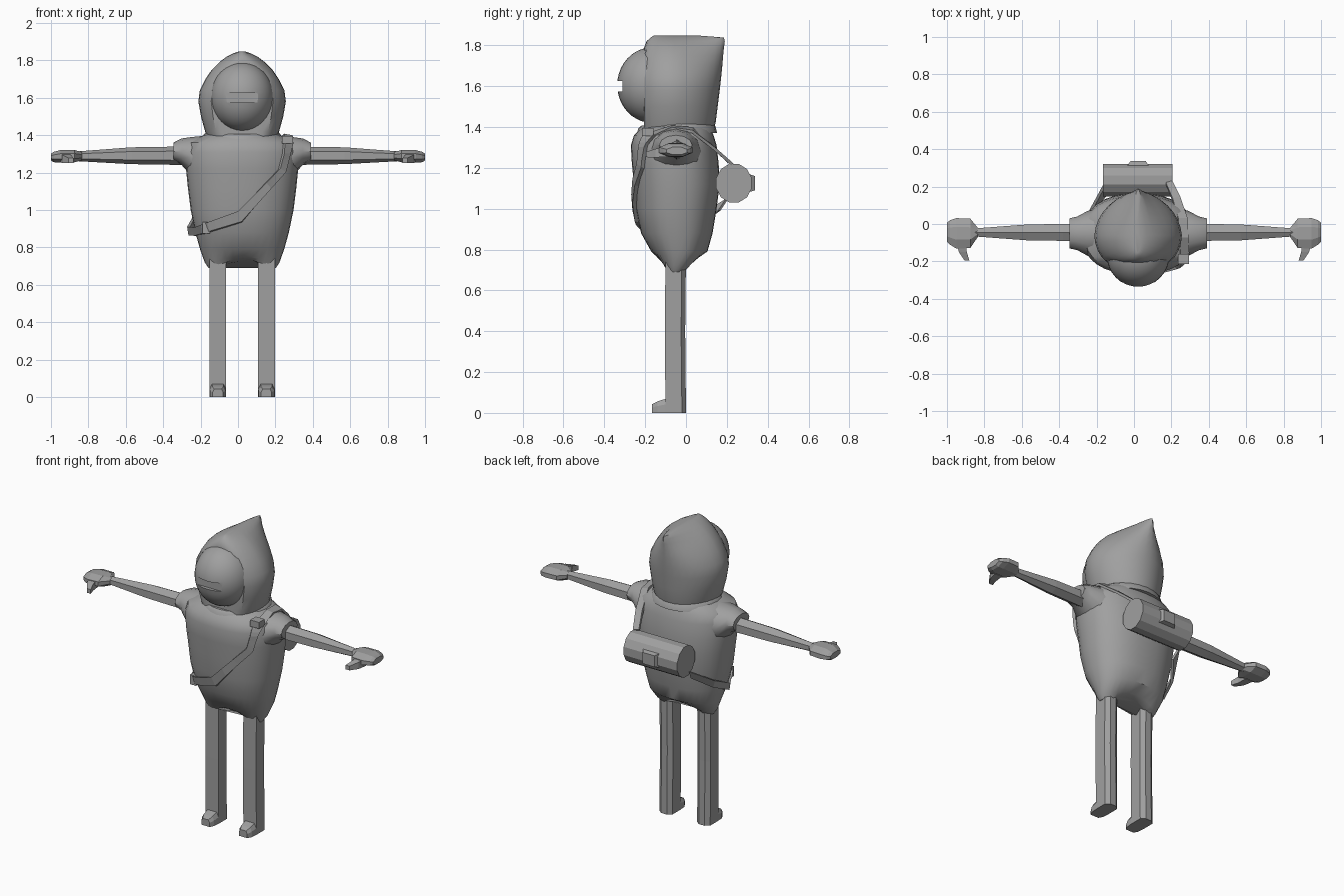
import bpy, bmesh, math
from mathutils import Vector

if "Cube" in bpy.data.objects:
    bpy.data.objects.remove(bpy.data.objects["Cube"])

CX = 0.022  # centre line of body, hood and legs
GREY = bpy.data.materials.new("plain_grey")
GREY.diffuse_color = (0.35, 0.35, 0.35, 1)
GREY.use_nodes = True
GREY.node_tree.nodes["Principled BSDF"].inputs["Base Color"].default_value = GREY.diffuse_color


def finish(name, bm, smooth=35):
    bmesh.ops.recalc_face_normals(bm, faces=bm.faces)
    me = bpy.data.meshes.new(name)
    bm.to_mesh(me)
    bm.free()
    ob = bpy.data.objects.new(name, me)
    bpy.context.collection.objects.link(ob)
    me.materials.append(GREY)
    if smooth:
        bpy.ops.object.select_all(action='DESELECT')
        ob.select_set(True)
        bpy.context.view_layer.objects.active = ob
        bpy.ops.object.shade_smooth_by_angle(angle=math.radians(smooth))
    return ob


def loft(name, rings, smooth=35):
    """Skin a list of equal-length point rings and cap both ends."""
    bm = bmesh.new()
    vs = [[bm.verts.new(p) for p in r] for r in rings]
    n = len(rings[0])
    for a, b in zip(vs, vs[1:]):
        for i in range(n):
            j = (i + 1) % n
            bm.faces.new((a[i], a[j], b[j], b[i]))
    bm.faces.new(vs[0])
    bm.faces.new(vs[-1])
    return finish(name, bm, smooth)


def box(name, x0, x1, y0, y1, z0, z1):
    ring = lambda z: [(x0, y0, z), (x1, y0, z), (x1, y1, z), (x0, y1, z)]
    return loft(name, [ring(z0), ring(z1)], 0)


def power(v, e):
    return math.copysign(abs(v) ** e, v)


def ring_x(x, cy, cz, ry, rz, n, turn=0.0):
    """Upright ring facing along x."""
    return [(x, cy + ry * math.cos(t), cz + rz * math.sin(t))
            for t in (math.tau * i / n + turn for i in range(n))]


# Torso: (z, half width, front y, back y)
TORSO = [(0.69, 0.18, -0.105, 0.005), (0.72, 0.20, -0.125, 0.04),
         (0.79, 0.225, -0.17, 0.105), (0.88, 0.25, -0.22, 0.13),
         (1.00, 0.275, -0.245, 0.15), (1.12, 0.29, -0.255, 0.165),
         (1.22, 0.30, -0.265, 0.16), (1.31, 0.30, -0.27, 0.15),
         (1.36, 0.285, -0.255, 0.135), (1.395, 0.215, -0.22, 0.12),
         (1.41, 0.18, -0.20, 0.11)]
N = 32
rings = []
for k, (z, hw, yf, yb) in enumerate(TORSO):
    cy, d = (yf + yb) / 2, (yb - yf) / 2
    ring = []
    for i in range(N):
        t = math.tau * i / N
        u = power(math.cos(t), 0.87)
        arch = 0.05 * max(0, 1 - (u / 0.75) ** 2) if k == 0 else \
            0.03 * max(0, 1 - (u / 0.75) ** 2) if k == 1 else 0
        ring.append((CX + hw * u, cy + d * power(math.sin(t), 0.87), z + arch))
    rings.append(ring)
loft("torso", rings, 40)


def chest_y(x, z):
    """Front (y) of the torso at a given x and z."""
    for a, b in zip(TORSO, TORSO[1:]):
        if a[0] <= z <= b[0]:
            f = (z - a[0]) / (b[0] - a[0])
            hw, yf, yb = (a[i] + f * (b[i] - a[i]) for i in (1, 2, 3))
            u = min(1, abs(x - CX) / hw)
            return (yf + yb) / 2 - (yb - yf) / 2 * (1 - u ** 2.3) ** (1 / 2.3)
    return -0.05


# Hood: (z, half width, back y, how pointed the back is)
HOOD = [(1.385, 0.185, 0.135, 0), (1.42, 0.198, 0.145, 0), (1.50, 0.22, 0.155, 0.1),
        (1.58, 0.234, 0.165, 0.15), (1.64, 0.226, 0.172, 0.25), (1.70, 0.196, 0.178, 0.4),
        (1.75, 0.162, 0.182, 0.65), (1.79, 0.122, 0.186, 0.9), (1.82, 0.082, 0.190, 1.0),
        (1.838, 0.045, 0.186, 1.0), (1.848, 0.015, 0.06, 1.0)]
rings = []
for z, hw, yb, sharp in HOOD:
    ring = []
    for i in range(N):
        t = math.tau * i / N
        c, s = math.cos(t), math.sin(t)
        if s > 0:  # back half narrows to a point near the top
            x = hw * c * (1 - 0.45 * sharp * s)
            y = -0.06 + (yb + 0.06) * s
        else:      # front half is cut flat around the face
            x, y = hw * c, max(-0.205, -0.06 + (0.09 + 0.52 * hw) * s)
        ring.append((CX + x, y, z))
    rings.append(ring)
loft("hood", rings, 40)

# Collar under the hood
loft("collar", [[(CX + r * math.cos(t), -0.045 + 0.92 * r * math.sin(t),
                  z - 0.012 * max(0, -math.sin(t)))
                 for t in (math.tau * i / 24 for i in range(24))]
                for z, r in ((1.37, 0.215), (1.405, 0.205), (1.418, 0.19))])

# Face dome with an eye slot cut into it
bm = bmesh.new()
bmesh.ops.create_uvsphere(bm, u_segments=32, v_segments=20, radius=1)
for v in bm.verts:
    v.co = Vector((CX + 0.168 * v.co.x, -0.165 + 0.172 * v.co.y, 1.605 + 0.185 * v.co.z))
face = finish("face_dome", bm, 35)
cutter = box("eye_slot_cutter", CX - 0.098, CX + 0.098, -0.40, -0.312, 1.575, 1.625)
cutter.hide_render = True
cutter.hide_viewport = True
cut = face.modifiers.new("eye_slot", 'BOOLEAN')
cut.object = cutter
cut.operation = 'DIFFERENCE'
cut.solver = 'EXACT'

for side, s in (("left", -1), ("right", 1)):
    # Flared shoulder sleeve
    loft(side + "_sleeve", [ring_x(CX + s * x, -0.05, cz, ry, rz, 12)
                            for x, cz, ry, rz in ((0.17, 1.27, 0.14, 0.13),
                                                  (0.27, 1.285, 0.12, 0.105),
                                                  (0.325, 1.312, 0.09, 0.07),
                                                  (0.368, 1.312, 0.08, 0.048))], 40)
    # Six-sided arm
    loft(side + "_arm", [ring_x(s * x, -0.045, z, ry, rz, 6, math.pi / 6)
                         for x, z, ry, rz in ((0.25, 1.29, 0.05, 0.05),
                                              (0.38, 1.29, 0.052, 0.048),
                                              (0.57, 1.29, 0.049, 0.045),
                                              (0.86, 1.287, 0.024, 0.026))], 0)
    # Mitten hand and thumb
    loft(side + "_hand", [ring_x(s * x, cy, z, ry, rz, 8, math.pi / 8)
                          for x, cy, z, ry, rz in ((0.835, -0.045, 1.287, 0.026, 0.024),
                                                   (0.875, -0.05, 1.288, 0.085, 0.036),
                                                   (0.95, -0.05, 1.287, 0.088, 0.036),
                                                   (0.985, -0.045, 1.283, 0.07, 0.03),
                                                   (1.0, -0.045, 1.283, 0.055, 0.02))], 0)
    loft(side + "_thumb", [[(s * (x + dx), y, z + dz) for dx, dz in
                            ((-w, -w), (w, -w), (w, w), (-w, w))]
                           for x, y, z, w in ((0.925, -0.09, 1.28, 0.026),
                                              (0.915, -0.15, 1.272, 0.021),
                                              (0.893, -0.195, 1.265, 0.013))], 0)
    # Straight leg with a faceted back
    lx = CX + s * 0.13
    outline = [(-0.045, -0.1), (0.045, -0.1), (0.045, -0.02),
               (0.02, 0.0), (-0.02, 0.0), (-0.045, -0.02)]
    loft(side + "_leg", [[(lx + x, y + dy, z) for x, y in outline]
                         for z, dy in ((0, 0), (0.4, -0.004), (0.78, 0))], 0)
    # Toe
    loft(side + "_toe", [[(lx - w, y, 0), (lx + w, y, 0), (lx + w, y, h * 0.6),
                          (lx + 0.7 * w, y, h), (lx - 0.7 * w, y, h), (lx - w, y, h * 0.6)]
                         for y, w, h in ((-0.09, 0.045, 0.072), (-0.14, 0.042, 0.056),
                                         (-0.166, 0.028, 0.042))], 0)

# Bedroll on the back with its buckle
loft("bedroll", [ring_x(x, 0.235, 1.125, 0.09, 0.098, 12, math.pi / 12)
                 for x in (-0.165, 0.205)], 0)
loft("bedroll_buckle", [[(CX - w, y, 1.125 - h), (CX + w, y, 1.125 - h),
                         (CX + w, y, 1.125 + h), (CX - w, y, 1.125 + h)]
                        for y, w, h in ((0.29, 0.075, 0.045), (0.315, 0.055, 0.042),
                                        (0.338, 0.04, 0.035))], 0)


def strap(name, edge_a, edge_b, out, thick=0.014):
    """Ribbon between two edge paths, thickened along the given directions."""
    rings = []
    for a, b, o in zip(edge_a, edge_b, out):
        a, b, o = Vector(a), Vector(b), Vector(o).normalized() * thick
        rings.append([a - o * 0.5, b - o * 0.5, b + o, a + o])
    loft(name, rings, 0)


# Strap across the chest: upper and lower edges as x, z, laid on the torso
UPPER = [(0.245, 1.37), (0.24, 1.30), (0.22, 1.22), (0.0, 0.99), (-0.12, 0.945), (-0.225, 0.905)]
LOWER = [(0.29, 1.36), (0.275, 1.30), (0.25, 1.20), (0.02, 0.935), (-0.11, 0.895), (-0.225, 0.86)]


def subdivide(path):
    pts = []
    for (x0, z0), (x1, z1) in zip(path, path[1:]):
        pts += [(x0 + (x1 - x0) * k / 3, z0 + (z1 - z0) * k / 3) for k in range(3)]
    return pts + [path[-1]]


up = [(x, chest_y(x, z) - 0.006, z) for x, z in subdivide(UPPER)]
low = [(x, chest_y(x, z) - 0.006, z) for x, z in subdivide(LOWER)]
outs = [((a[0] - CX) * 0.8, -0.25, 0.05) for a in up]
strap("chest_strap", up, low, outs)

# Strap over the shoulder down to the bedroll
strap("shoulder_strap",
      [up[0], (0.245, -0.07, 1.398), (0.235, 0.03, 1.39), (0.205, 0.13, 1.30), (0.17, 0.215, 1.222)],
      [low[0], (0.29, -0.07, 1.39), (0.285, 0.03, 1.375), (0.245, 0.14, 1.29), (0.205, 0.225, 1.215)],
      [outs[0], (0.1, -0.2, 1), (0.2, 0.2, 1), (0.2, 0.7, 0.7), (0, 0.7, 0.7)], 0.01)

# Strap around the hip up to the bedroll
strap("hip_strap",
      [up[-1], (-0.262, -0.05, 0.91), (-0.235, 0.06, 0.96), (-0.16, 0.20, 1.05)],
      [low[-1], (-0.255, -0.05, 0.865), (-0.225, 0.06, 0.915), (-0.145, 0.16, 0.99)],
      [outs[-1], (-1, 0, 0), (-1, 0.5, 0), (-0.6, 0.8, 0)], 0.01)

# Strap buckles
box("shoulder_buckle", 0.235, 0.295, -0.215, -0.16, 1.355, 1.395)
box("hip_buckle", -0.19, -0.15, chest_y(-0.17, 0.9) - 0.026, chest_y(-0.17, 0.9) + 0.01, 0.875, 0.935)
